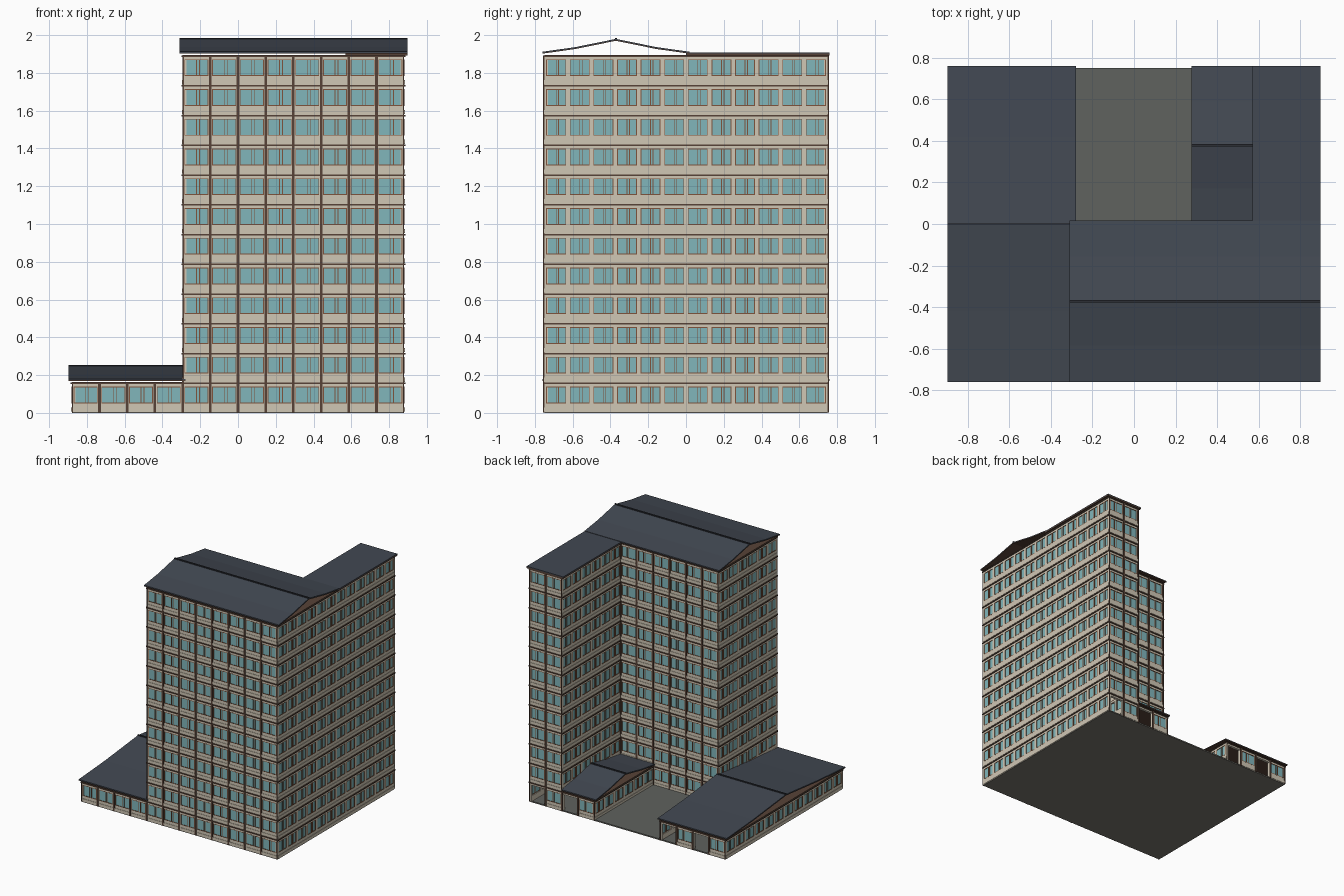
import bpy

if "Cube" in bpy.data.objects:
    bpy.data.objects.remove(bpy.data.objects["Cube"])

def material(name, r, g, b):
    m = bpy.data.materials.new(name)
    m.diffuse_color = (r, g, b, 1)
    m.use_nodes = True
    m.node_tree.nodes["Principled BSDF"].inputs["Base Color"].default_value = m.diffuse_color
    return m

WALL = material("beige wall", 0.63, 0.57, 0.46)
GLASS = material("teal glass", 0.22, 0.47, 0.50)
WOOD = material("brown frame", 0.21, 0.088, 0.045)
TRIM = material("dark brown trim", 0.095, 0.055, 0.038)
TILE = material("slate roof", 0.054, 0.065, 0.084)
RIDGE = material("dark ridge", 0.025, 0.028, 0.036)
BASE = material("ground slab", 0.19, 0.18, 0.155)
STONE = material("paving stone", 0.115, 0.122, 0.112)

parts = {}      # part name -> (material, vertices, faces)
BX, BY = 1.76 / 12, 1.5 / 12      # bay widths along x and y
FLOOR, FLOORS = 0.1575, 12
X0, X1, Y0, Y1 = -0.88, 0.88, -0.75, 0.75
XA, XB, XC = X0 + 4 * BX, X0 + 8 * BX, X0 + 10 * BX   # inner wall lines


def box(name, mat, x0, x1, y0, y1, z0, z1):
    _, v, f = parts.setdefault(name, (mat, [], []))
    n = len(v)
    v += [(x, y, z) for z in (z0, z1)
          for x, y in ((x0, y0), (x1, y0), (x1, y1), (x0, y1))]
    for q in ((3, 2, 1, 0), (4, 5, 6, 7), (0, 1, 5, 4),
              (1, 2, 6, 5), (2, 3, 7, 6), (3, 0, 4, 7)):
        f.append(tuple(n + i for i in q))


def facade(axis, start, plane, out, bays, first, last, open_bays=()):
    """Row of window bays along an axis; out is the outward sign."""
    pitch = BX if axis == 'x' else BY

    def put(name, mat, t0, t1, d0, d1, z0, z1):
        a, b = sorted((plane + out * d0, plane + out * d1))
        t0, t1 = start + t0, start + t1
        if axis == 'x':
            box(name, mat, t0, t1, a, b, z0, z1)
        else:
            box(name, mat, a, b, t0, t1, z0, z1)

    length = bays * pitch
    m = 0.010
    for k in range(first, last):
        z = k * FLOOR + 0.003
        gaps = open_bays if k == 0 else ()
        # floor-wide lintel and cornices
        put("lintels", WALL, 0, length, -0.02, 0, z + 0.136, z + 0.149)
        put("cornices", TRIM, -0.004, length + 0.004, -0.02, 0.006, z + 0.149, z + 0.157)
        for b in range(bays):
            l, r = b * pitch, (b + 1) * pitch
            # piers between windows
            for p, q in ((l, l + m), (r - m, r)):
                put("wall_piers", WALL, p, q, -0.02, 0, z, z + 0.136)
            if b in gaps:
                continue
            put("wall_panels", WALL, l + m, r - m, -0.02, 0, z, z + 0.048)
            put("wall_plinths", WALL, l, r, 0, 0.003, z + 0.004, z + 0.026)
            # window with frame and sliding-sash mullions
            a, c = l + m, r - m
            lo, hi, t = z + 0.048, z + 0.136, 0.004
            put("window_glass", GLASS, a, c, -0.012, -0.003, lo, hi)
            for p, q in ((lo, lo + t), (hi - t, hi)):
                put("window_frames", WOOD, a, c, -0.014, 0.0005, p, q)
            for f in (0, 0.50, 0.63, 1):
                s = a + (c - a - t) * f
                put("window_frames", WOOD, s, s + t, -0.014, 0.0005, lo + t, hi - t)
        # posts on the bay lines of the front and back
        if axis == 'x':
            for b in range(bays + 1):
                p, q = max(b * pitch - 0.007, 0), min(b * pitch + 0.007, length)
                put("pilasters", TRIM, p, q, 0, 0.006, z, z + 0.149)


def gable_roof(name, x0, x1, y0, y1, z, rise):
    """Thin, slightly swept roof, open at both gables, ridge along x."""
    h, mid = (y1 - y0) / 2, (y0 + y1) / 2
    half = ((-1, 0), (-0.55, 0.36), (0, 1))
    prof = list(half) + [(-a, b) for a, b in half[-2::-1]]
    for label, mat, d0, d1 in (("_tiles", TILE, 0.004, 0.010), ("_boards", TRIM, 0, 0.004)):
        v, f, n = [], [], len(prof)
        for x in (x0, x1):
            for d in (d0, d1):
                v += [(x, mid + a * h, z + b * rise + d) for a, b in prof]
        for i in range(n - 1):
            j = i + 1
            f += [(n + i, 3*n + i, 3*n + j, n + j), (i, j, 2*n + j, 2*n + i),
                  (i, n + i, n + j, j), (2*n + i, 2*n + j, 3*n + j, 3*n + i)]
        e = n - 1
        f += [(0, 2*n, 3*n, n), (e, n + e, 3*n + e, 2*n + e)]
        parts[name + label] = (mat, v, f)
    box(name + "_ridge", RIDGE, x0, x1, mid - 0.006, mid + 0.006,
        z + rise + 0.004, z + rise + 0.016)


# ground and paved courtyard
box("ground_slab", BASE, X0, X1, Y0, Y1, 0, 0.006)
box("courtyard_paving", STONE, X0 + 0.01, X1 - 0.03, Y0 + 0.03, Y1, 0.006, 0.010)

# front and right sides
facade('x', X0, Y0, -1, 4, 0, 1)
facade('x', XA, Y0, -1, 8, 0, FLOORS)
facade('y', Y0, X1, 1, 12, 0, FLOORS)
# low left wing: outer side, courtyard side, back
facade('y', Y0, X0, -1, 12, 0, 1)
facade('y', 0, XA, 1, 6, 0, 1)
facade('x', X0, Y1, 1, 4, 0, 1, (1, 3))
# tower: left side above the wing, back above the courtyard and annex
facade('y', Y0, XA, -1, 6, 1, FLOORS)
facade('x', XA, 0, 1, 4, 0, 1)
facade('x', XA, 0, 1, 6, 1, FLOORS)
# annex and tall rear wing
facade('y', 0, XB, -1, 6, 0, 1)
facade('x', XB, Y1, 1, 2, 0, 1, (1,))
facade('x', XC, Y1, 1, 2, 0, 1, (1,))
facade('x', XC, Y1, 1, 2, 1, FLOORS)
facade('y', 0, XC, -1, 6, 1, FLOORS)

# ceilings below the open gables
TOP = FLOORS * FLOOR + 0.003
LOW = FLOOR + 0.003
box("tower_ceiling", TRIM, XA, X1, Y0, 0, TOP - 0.005, TOP + 0.003)
box("left_wing_ceiling", TRIM, X0, XA, Y0, Y1, LOW - 0.005, LOW + 0.003)
box("annex_ceiling", TRIM, XB, XC, 0, Y1, LOW - 0.005, LOW + 0.003)

# roofs
gable_roof("tower_roof", XA - 0.017, 0.897, -0.76, 0.018, 1.902, 0.068)
gable_roof("left_wing_roof", -0.897, XA + 0.015, -0.76, 0.76, 0.170, 0.068)
gable_roof("annex_roof", XB - 0.017, XC, 0.0, 0.76, 0.170, 0.068)
box("rear_wing_roof_boards", TRIM, XC - 0.017, 0.897, 0.0, 0.76, 1.893, 1.902)
box("rear_wing_roof_tiles", TILE, XC - 0.017, 0.897, 0.0, 0.76, 1.902, 1.909)

# make one object per part
for name, (mat, verts, faces) in parts.items():
    mesh = bpy.data.meshes.new(name)
    mesh.from_pydata(verts, [], faces)
    mesh.materials.append(mat)
    mesh.update()
    bpy.context.collection.objects.link(bpy.data.objects.new(name, mesh))
